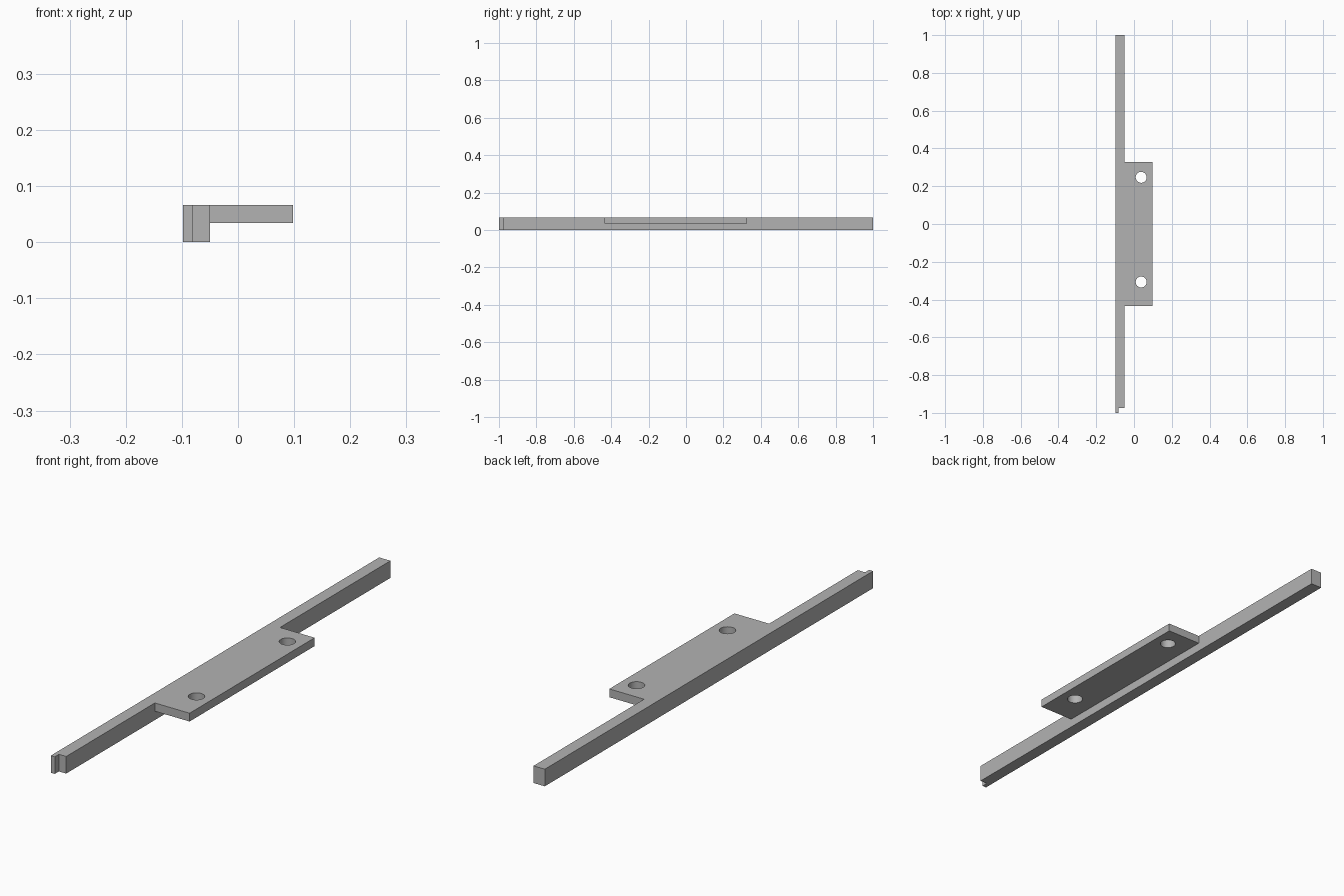
import bpy
import bmesh
from mathutils import Matrix

if "Cube" in bpy.data.objects:
    bpy.data.objects.remove(bpy.data.objects["Cube"], do_unlink=True)

TOP = 0.066

grey = bpy.data.materials.new("plain_grey")
grey.use_nodes = True
colour = (0.45, 0.45, 0.45, 1)
grey.diffuse_color = colour
grey.node_tree.nodes["Principled BSDF"].inputs["Base Color"].default_value = colour


def make_object(name, bm):
    bmesh.ops.recalc_face_normals(bm, faces=bm.faces)
    mesh = bpy.data.meshes.new(name)
    bm.to_mesh(mesh)
    bm.free()
    mesh.materials.append(grey)
    obj = bpy.data.objects.new(name, mesh)
    bpy.context.collection.objects.link(obj)
    return obj


def prism(name, outline, z0, z1):
    """Extrude a flat outline upward from z0 to z1."""
    bm = bmesh.new()
    face = bm.faces.new([bm.verts.new((x, y, z0)) for x, y in outline])
    new = bmesh.ops.extrude_face_region(bm, geom=[face])["geom"]
    verts = [v for v in new if isinstance(v, bmesh.types.BMVert)]
    bmesh.ops.translate(bm, vec=(0, 0, z1 - z0), verts=verts)
    return make_object(name, bm)


def combine(target, tool, operation):
    """Apply a boolean and discard the tool."""
    mod = target.modifiers.new(operation.lower(), 'BOOLEAN')
    mod.operation = operation
    mod.solver = 'EXACT'
    mod.object = tool
    tool.hide_render = True
    bpy.context.view_layer.objects.active = target
    bpy.ops.object.modifier_apply(modifier=mod.name)
    bpy.data.objects.remove(tool, do_unlink=True)


# Long bar with a narrow tongue at the front end
left, step, right = -0.098, -0.081, -0.05
rail = prism("mounting_rail", [(left, -1), (step, -1), (step, -0.975),
                               (right, -0.975), (right, 1), (left, 1)], 0, TOP)

# Thin side plate, flush with the top of the bar
plate = prism("side_plate", [(-0.07, -0.435), (0.098, -0.435),
                             (0.098, 0.327), (-0.07, 0.327)], 0.034, TOP)
combine(rail, plate, 'UNION')

# Two screw holes through the plate
for y in (-0.307, 0.247):
    bm = bmesh.new()
    bmesh.ops.create_cone(bm, cap_ends=True, segments=40, radius1=0.029,
                          radius2=0.029, depth=0.2,
                          matrix=Matrix.Translation((0.038, y, 0.05)))
    combine(rail, make_object("hole_cutter", bm), 'DIFFERENCE')

# Smooth hole walls, crisp edges elsewhere
rail.select_set(True)
bpy.context.view_layer.objects.active = rail
bpy.ops.object.shade_smooth_by_angle(angle=0.5)
